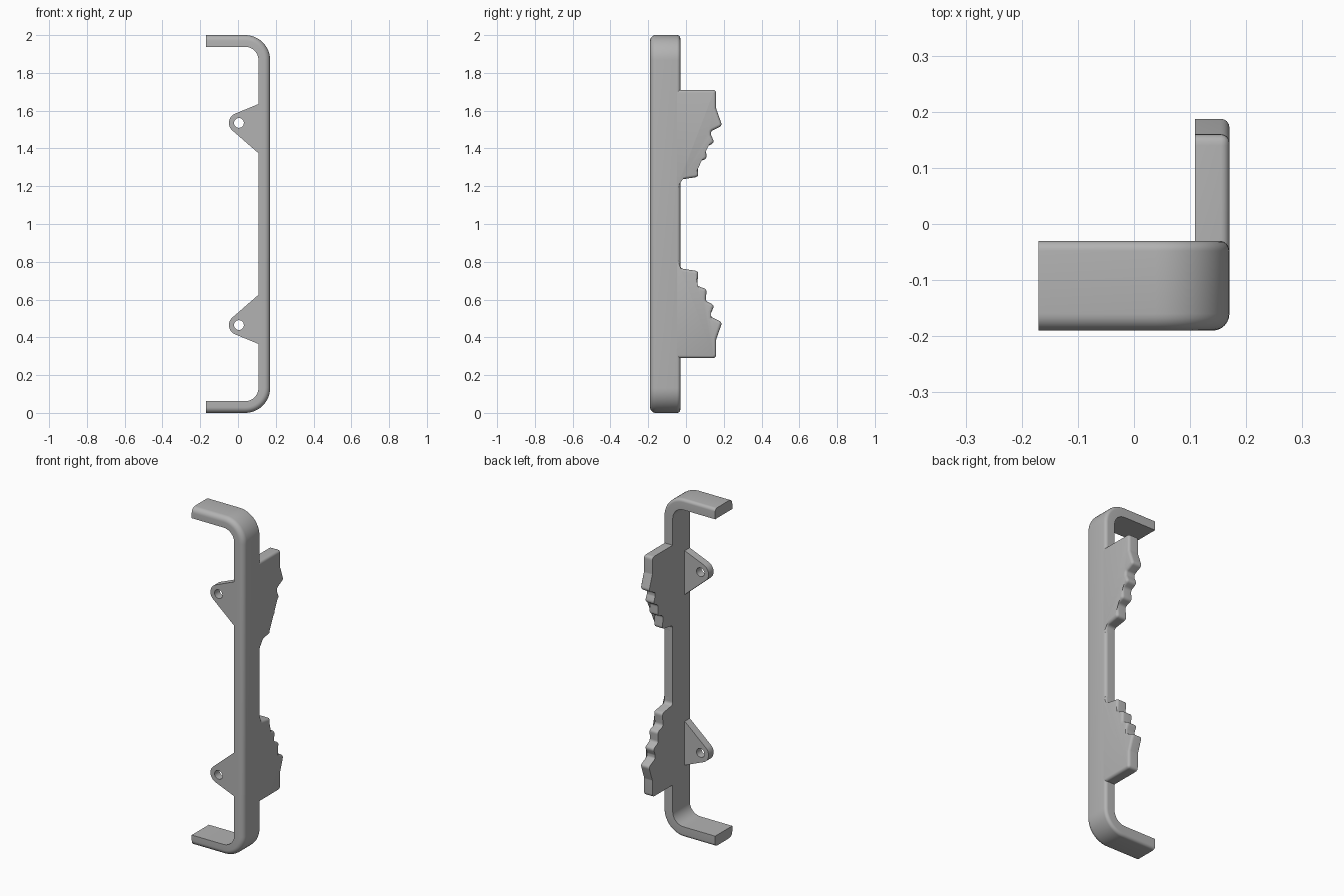
import bpy, bmesh, math
from mathutils import Vector

if "Cube" in bpy.data.objects:
    bpy.data.objects.remove(bpy.data.objects["Cube"], do_unlink=True)

grey = bpy.data.materials.new("plain grey")
grey.use_nodes = True
grey.diffuse_color = (0.45, 0.45, 0.45, 1)
grey.node_tree.nodes["Principled BSDF"].inputs["Base Color"].default_value = grey.diffuse_color

HALF, INNER, THICK = 0.17, 0.108, 0.062
FRONT, BACK = -0.19, -0.03


def finish(obj):
    obj.data.materials.clear()
    obj.data.materials.append(grey)
    bpy.ops.object.select_all(action='DESELECT')
    obj.select_set(True)
    bpy.context.view_layer.objects.active = obj
    bpy.ops.object.shade_smooth_by_angle(angle=math.radians(35))


def mesh_object(name, bm):
    bmesh.ops.recalc_face_normals(bm, faces=bm.faces)
    mesh = bpy.data.meshes.new(name)
    bm.to_mesh(mesh)
    bm.free()
    obj = bpy.data.objects.new(name, mesh)
    bpy.context.collection.objects.link(obj)
    finish(obj)


def arc(cx, cy, r, a0, a1, n):
    angles = [math.radians(a0 + (a1 - a0) * i / n) for i in range(n + 1)]
    return [(cx + r * math.cos(a), cy + r * math.sin(a)) for a in angles]


def rounded(points, radius, n=5):
    """Round every corner of a closed outline, using quadratic blends."""
    out = []
    pts = [Vector(p) for p in points]
    for i, p in enumerate(pts):
        a, b = pts[i - 1] - p, pts[(i + 1) % len(pts)] - p
        turn = math.pi - a.angle(b)
        t = min(radius * math.tan(turn / 2), 0.47 * a.length, 0.47 * b.length)
        s, e = p + a.normalized() * t, p + b.normalized() * t
        for k in range(n + 1):
            f = k / n
            out.append(s * (1 - f) ** 2 + p * 2 * f * (1 - f) + e * f ** 2)
    return out


# Bracket frame: a section with rounded outer edges swept along a C path
def build_frame():
    section = [(0, BACK), (0, FRONT)]
    section += arc(THICK - 0.03, FRONT + 0.03, 0.03, -90, 0, 6)
    section += arc(THICK - 0.018, BACK - 0.018, 0.018, 0, 90, 6)
    # arc() is written as (outward, y), which matches the section axes
    bend = 0.07
    cx, cz = INNER - bend, THICK + bend
    path = [((-HALF, THICK), (0, -1))]
    for i in range(13):
        a = math.radians(-90 + 90 * i / 12)
        n = (math.cos(a), math.sin(a))
        path.append(((cx + bend * n[0], cz + bend * n[1]), n))
    path += [((p[0], 2 - p[1]), (n[0], -n[1])) for p, n in reversed(path)]
    bm = bmesh.new()
    rings = [[bm.verts.new((p[0] + n[0] * u, y, p[1] + n[1] * u)) for u, y in section]
             for p, n in path]
    m = len(section)
    for r0, r1 in zip(rings, rings[1:]):
        for i in range(m):
            j = (i + 1) % m
            bm.faces.new((r0[i], r0[j], r1[j], r1[i]))
    bm.faces.new(rings[0])
    bm.faces.new(rings[-1])
    mesh_object("bracket_frame", bm)


# Side plates: stepped wavy outline with a rounded outer rim
WAVE = [(0.16, 1.71), (0.16, 1.61), (0.192, 1.52), (0.133, 1.492), (0.133, 1.47),
        (0.151, 1.43), (0.105, 1.408), (0.109, 1.345), (0.058, 1.327),
        (0.067, 1.25), (-0.03, 1.235), (-0.03, 1.19)]


def build_plate(name, flip):
    root = BACK - 0.018
    body = [p for p in rounded(WAVE + [(root, 1.19), (root, 1.71)], 0.02)]
    # keep the corners at the root square so the plate meets the frame
    body = body[:-12] + [Vector((root, 1.19)), Vector((root, 1.71))]
    bm = bmesh.new()
    face = bm.faces.new([bm.verts.new((INNER + 0.0005, y, 2 - z if flip else z)) for y, z in body])
    new = bmesh.ops.extrude_face_region(bm, geom=[face], use_keep_orig=True)["geom"]
    bmesh.ops.translate(bm, verts=[g for g in new if isinstance(g, bmesh.types.BMVert)],
                        vec=(HALF - INNER - 0.0005, 0, 0))
    bmesh.ops.recalc_face_normals(bm, faces=bm.faces)
    rim = [e for e in bm.edges
           if all(v.co.x > HALF - 0.001 for v in e.verts)
           and any(v.co.y > root + 0.001 for v in e.verts)]
    bmesh.ops.bevel(bm, geom=rim, offset=0.015, segments=4, profile=0.5,
                    affect='EDGES', clamp_overlap=False)
    mesh_object(name, bm)


# Mounting tabs: rounded triangular ears with a screw hole
def build_tab(name, flip):
    cx, cz, r = 0.005, 1.535, 0.053
    centre = Vector((cx, cz))

    def tangent_angle(point, side):
        d = Vector(point) - centre
        return math.degrees(math.atan2(d.y, d.x) + side * math.acos(r / d.length))

    top, bottom = (INNER, 1.635), (INNER, 1.375)
    a0, a1 = tangent_angle(top, 1), tangent_angle(bottom, -1) + 360
    inset = 0.01
    outline = [(INNER + inset, bottom[1]), (INNER + inset, top[1]), top]
    outline += arc(cx, cz, r, a0, a1, 20) + [bottom]
    hole = arc(cx, cz, 0.026, 0, 360, 24)[:-1]
    curve = bpy.data.curves.new(name, 'CURVE')
    curve.dimensions = '2D'
    curve.fill_mode = 'BOTH'
    curve.extrude = 0.0235
    for loop in (outline, hole):
        spline = curve.splines.new('POLY')
        spline.points.add(len(loop) - 1)
        for point, (x, z) in zip(spline.points, loop):
            point.co = (x, 2 - z if flip else z, 0, 1)
        spline.use_cyclic_u = True
    obj = bpy.data.objects.new(name, curve)
    bpy.context.collection.objects.link(obj)
    obj.rotation_euler.x = math.pi / 2
    obj.location.y = FRONT + 0.024
    bpy.ops.object.select_all(action='DESELECT')
    obj.select_set(True)
    bpy.context.view_layer.objects.active = obj
    bpy.ops.object.convert(target='MESH')
    finish(bpy.context.view_layer.objects.active)


build_frame()
for label, flip in (("upper", False), ("lower", True)):
    build_plate(label + "_side_plate", flip)
    build_tab(label + "_mounting_tab", flip)
